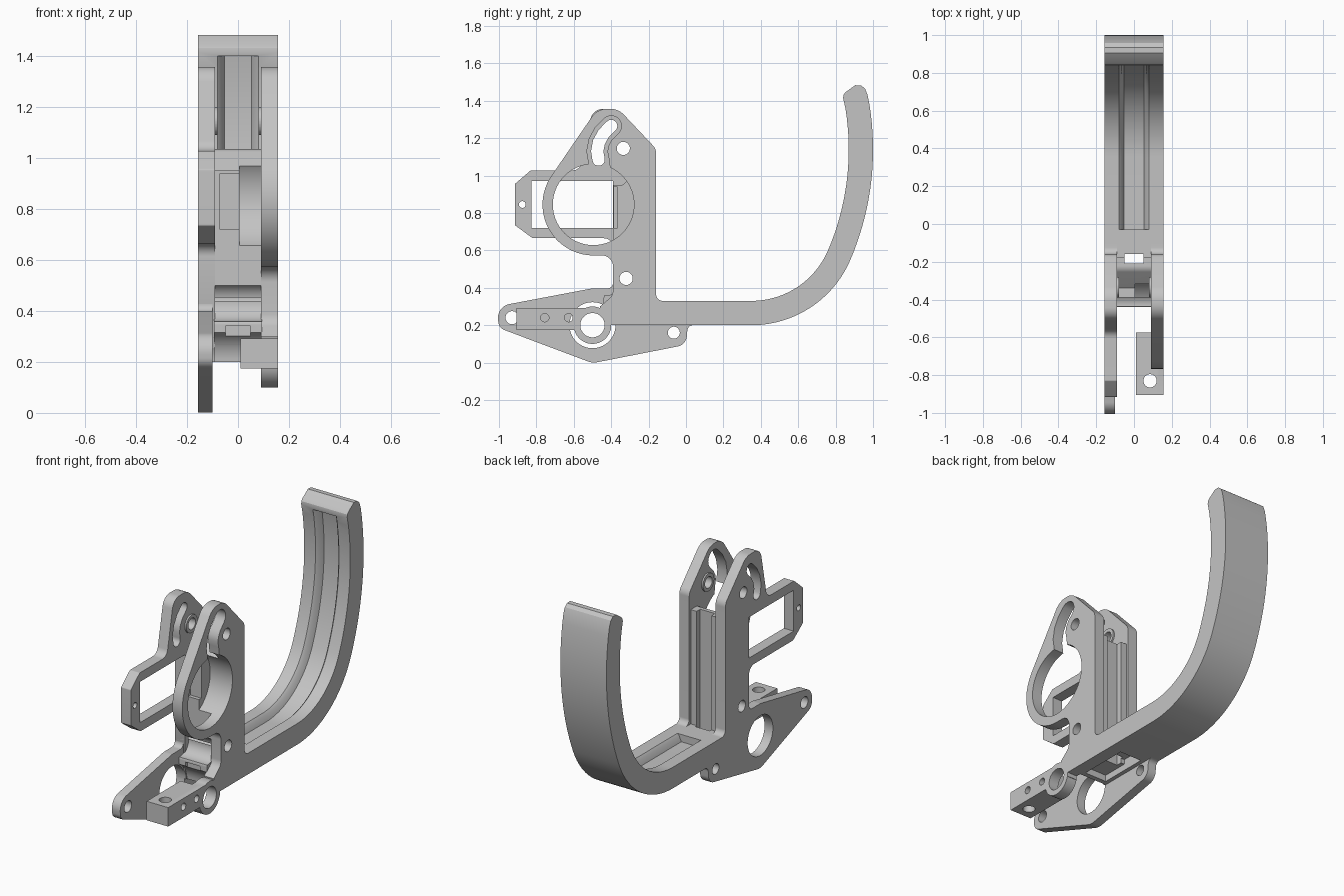
import bpy, bmesh, math
from mathutils import Vector

if "Cube" in bpy.data.objects:
    bpy.data.objects.remove(bpy.data.objects["Cube"])

grey = bpy.data.materials.new("light_grey")
grey.use_nodes = True
COLOR = (0.55, 0.55, 0.55, 1)
grey.diffuse_color = COLOR
grey.node_tree.nodes["Principled BSDF"].inputs["Base Color"].default_value = COLOR


def skin(name, rings):
    """Solid through a list of equal closed rings, facing outward."""
    bm = bmesh.new()
    loops = [[bm.verts.new(p) for p in ring] for ring in rings]
    n = len(loops[0])
    for a, b in zip(loops, loops[1:]):
        for i in range(n):
            bm.faces.new((a[i], a[(i + 1) % n], b[(i + 1) % n], b[i]))
    bm.faces.new(loops[0][::-1])
    bm.faces.new(loops[-1])
    if bm.calc_volume(signed=True) < 0:
        bmesh.ops.reverse_faces(bm, faces=bm.faces)
    mesh = bpy.data.meshes.new(name)
    bm.to_mesh(mesh)
    bm.free()
    mesh.materials.append(grey)
    ob = bpy.data.objects.new(name, mesh)
    bpy.context.collection.objects.link(ob)
    return ob


def prism(name, pts, x0, x1):
    return skin(name, [[(x, y, z) for y, z in pts] for x in (x0, x1)])


def box(name, x0, x1, y0, y1, z0, z1):
    return prism(name, [(y0, z0), (y1, z0), (y1, z1), (y0, z1)], x0, x1)


def arc(y, z, r, start, end, n):
    angles = [math.radians(start + (end - start) * i / n) for i in range(n)]
    return [(y + r * math.cos(a), z + r * math.sin(a)) for a in angles]


def circle(y, z, r):
    return arc(y, z, r, 0, 360, 56)


def rounded(corners, steps=8):
    """Polygon with a fillet radius at each (y, z, r) corner."""
    out = []
    for i, (y, z, r) in enumerate(corners):
        if r == 0:
            out.append((y, z))
            continue
        p = Vector((y, z))
        a = (Vector(corners[i - 1][:2]) - p).normalized()
        b = (Vector(corners[(i + 1) % len(corners)][:2]) - p).normalized()
        half = a.angle(b) / 2
        c = p + (a + b).normalized() * (r / math.sin(half))
        s = p + a * (r / math.tan(half)) - c
        e = p + b * (r / math.tan(half)) - c
        for k in range(steps + 1):
            t = k / steps
            out.append(tuple(c + (s * (1 - t) + e * t).normalized() * r))
    return out


def slot(path, r):
    """Outline of a curved slot following a centre line."""
    pts = [Vector(p) for p in path]
    left, right, caps = [], [], []
    for i, p in enumerate(pts):
        d = (pts[min(i + 1, len(pts) - 1)] - pts[max(i - 1, 0)]).normalized()
        n = Vector((-d.y, d.x)) * r
        left.append(p + n)
        right.append(p - n)
        if i in (0, len(pts) - 1):
            sign = -1 if i == 0 else 1
            turn = [math.pi * k / 8 for k in range(1, 8)]
            caps.append([p + sign * (n * math.cos(a) + d * r * math.sin(a)) for a in turn])
    return [tuple(q) for q in left + caps[1] + right[::-1] + caps[0]]


def boolean(ob, others, op="DIFFERENCE"):
    for c in others:
        m = ob.modifiers.new("cut", "BOOLEAN")
        m.operation, m.object, m.solver = op, c, "EXACT"
        bpy.context.view_layer.objects.active = ob
        bpy.ops.object.modifier_apply(modifier=m.name)
        bpy.data.objects.remove(c)


def hole(y, z, r, x0=-0.3, x1=0.3):
    return prism("cutter", circle(y, z, r), x0, x1)


W, INNER = 0.157, 0.09
RING, HUB, PIVOT, LOW = (-0.495, 0.845), (-0.5, 0.2), (-0.335, 1.145), (-0.32, 0.45)
SLOT = [(-0.467, 1.085), (-0.475, 1.13), (-0.465, 1.18), (-0.44, 1.225), (-0.4, 1.265)]

# Right plate with the round mount
right = prism("right_plate", rounded([
    (-0.474, 1.357, 0.1), (-0.362, 1.357, 0.1), (-0.16, 1.143, 0.06),
    (-0.16, 0.33, 0.035), (-0.1, 0.33, 0), (-0.1, 0.2, 0), (-0.45, 0.2, 0), (-0.46, 0.3, 0),
    (-0.39, 0.36, 0.06), (-0.39, 0.573, 0.06)]
    + [(y, z, 0) for y, z in arc(*RING, 0.272, 270, 143, 36)]), INNER, W)
boolean(right, [hole(*RING, 0.217), prism("cutter", slot([(-0.46, 1.03)] + SLOT, 0.055), 0, 0.3),
                hole(*PIVOT, 0.035), hole(*LOW, 0.035), hole(*HUB, 0.08)])

# Left plate with the rectangular mount
left = prism("left_plate", rounded([
    (-0.915, 0.955, 0.01), (-0.83, 1.028, 0.01), (-0.565, 1.028, 0.05), (-0.5, 1.357, 0.07),
    (-0.362, 1.357, 0.1), (-0.16, 1.143, 0.06), (-0.16, 0.33, 0.035), (-0.1, 0.33, 0), (-0.1, 0.2, 0),
    (-0.39, 0.2, 0), (-0.39, 0.665, 0.05), (-0.82, 0.665, 0.01), (-0.915, 0.735, 0.01)]), -W, -INNER)
boolean(left, [box("cutter", -0.3, 0, -0.825, -0.39, 0.72, 0.972),
               prism("cutter", slot(SLOT, 0.033), -0.3, 0), hole(-0.875, 0.845, 0.018),
               hole(*PIVOT, 0.035), hole(*LOW, 0.035), hole(*HUB, 0.123)])

# Lower left plate
lower = prism("lower_left_plate", rounded([
    (-1.013, 0.3, 0.075), (-0.5, 0.397, 0.08), (-0.39, 0.397, 0.03), (-0.39, 0.45, 0), (-0.37, 0.45, 0),
    (-0.37, 0.25, 0), (0.1, 0.25, 0), (0.1, 0.2, 0), (0.01, 0.2, 0.03), (0.0, 0.095, 0.06),
    (-0.5, -0.003, 0.1), (-1.0, 0.185, 0.05)]), -W, -0.1)
boolean(lower, [hole(*HUB, 0.123), hole(-0.93, 0.24, 0.035), hole(-0.065, 0.16, 0.032)])

# Pivot bosses inside the plates
for side in (-1, 1):
    boss = prism("pivot_boss", circle(*PIVOT, 0.055), side * 0.08, side * 0.1)
    boolean(boss, [hole(*PIVOT, 0.035)])

# Central web between the plates
web = prism("web", rounded([
    (-0.388, 0.95, 0), (-0.34, 0.95, 0), (-0.24, 1.035, 0.05), (-0.175, 1.035, 0), (-0.175, 0.24, 0),
    (-0.44, 0.24, 0), (-0.44, 0.36, 0.03), (-0.388, 0.4, 0.02)]), -0.095, 0.095)
boolean(web, [hole(*RING, 0.217, 0.005, 0.3), hole(*HUB, 0.13),
              hole(-0.43, 0.435, 0.077), hole(*LOW, 0.035),
              box("cutter", -0.05, 0.05, -0.21, -0.1, 0.1, 1.2),
              box("cutter", -0.05, 0.05, -0.5, -0.42, 0.2, 0.34),
              box("cutter", -0.07, 0.005, -0.5, -0.365, 0.72, 0.94)])


# Curved hook: straight base, tight bend, then a gentle arc
def hook_path(depth, start, end):
    return ([(start, 0.2 + depth)] + arc(0.35, 0.775, 0.575 - depth, -90, -23.2, 24)
            + arc(-0.5, 1.14, 1.5 - depth, -23.2, end, 18))


tip = [(0.971, 1.43), (0.957, 1.465), (0.935, 1.482), (0.905, 1.483), (0.852, 1.445), (0.842, 1.432), (0.84, 1.415)]
hook = prism("curved_hook", hook_path(0, -0.39, 11) + tip + hook_path(0.13, -0.39, 11)[::-1], -W, W)
section = [(0.083, 0.16), (0.08, 0.13), (0.067, 0.117), (0.053, 0.085)]
section += [(-x, d) for x, d in section[::-1]]
tracks = [(x, hook_path(d, -0.03, 13)) for x, d in section]
groove = skin("cutter", [[(x, *t[i]) for x, t in tracks] for i in range(len(tracks[0][1]))])
boolean(hook, [groove, hole(*HUB, 0.13),
               box("cutter", -0.075, 0.075, -0.34, -0.03, 0.1, 0.27),
               box("cutter", -0.05, 0.05, -0.21, -0.16, 0.1, 0.5)])

# Side bar with its hub
bar = prism("side_bar", [(-0.905, 0.175), (-0.4, 0.175), (-0.4, 0.292), (-0.905, 0.292)], INNER, W)
boolean(bar, [box("block", 0.01, 0.12, -0.905, -0.575, 0.175, 0.292),
              prism("hub", circle(*HUB, 0.1), INNER, W)], "UNION")
bolt = skin("cutter", [[(0.085 + a, -0.83 + b, z) for a, b in circle(0, 0, 0.035)] for z in (0.1, 0.4)])
boolean(bar, [bolt, hole(*HUB, 0.065), hole(-0.755, 0.24, 0.022), hole(-0.628, 0.24, 0.022)])

# Smooth curved walls, keep edges crisp
for ob in (right, left, lower, web, hook, bar):
    bpy.ops.object.select_all(action="DESELECT")
    ob.select_set(True)
    bpy.context.view_layer.objects.active = ob
    bpy.ops.object.shade_smooth_by_angle(angle=math.radians(30))
